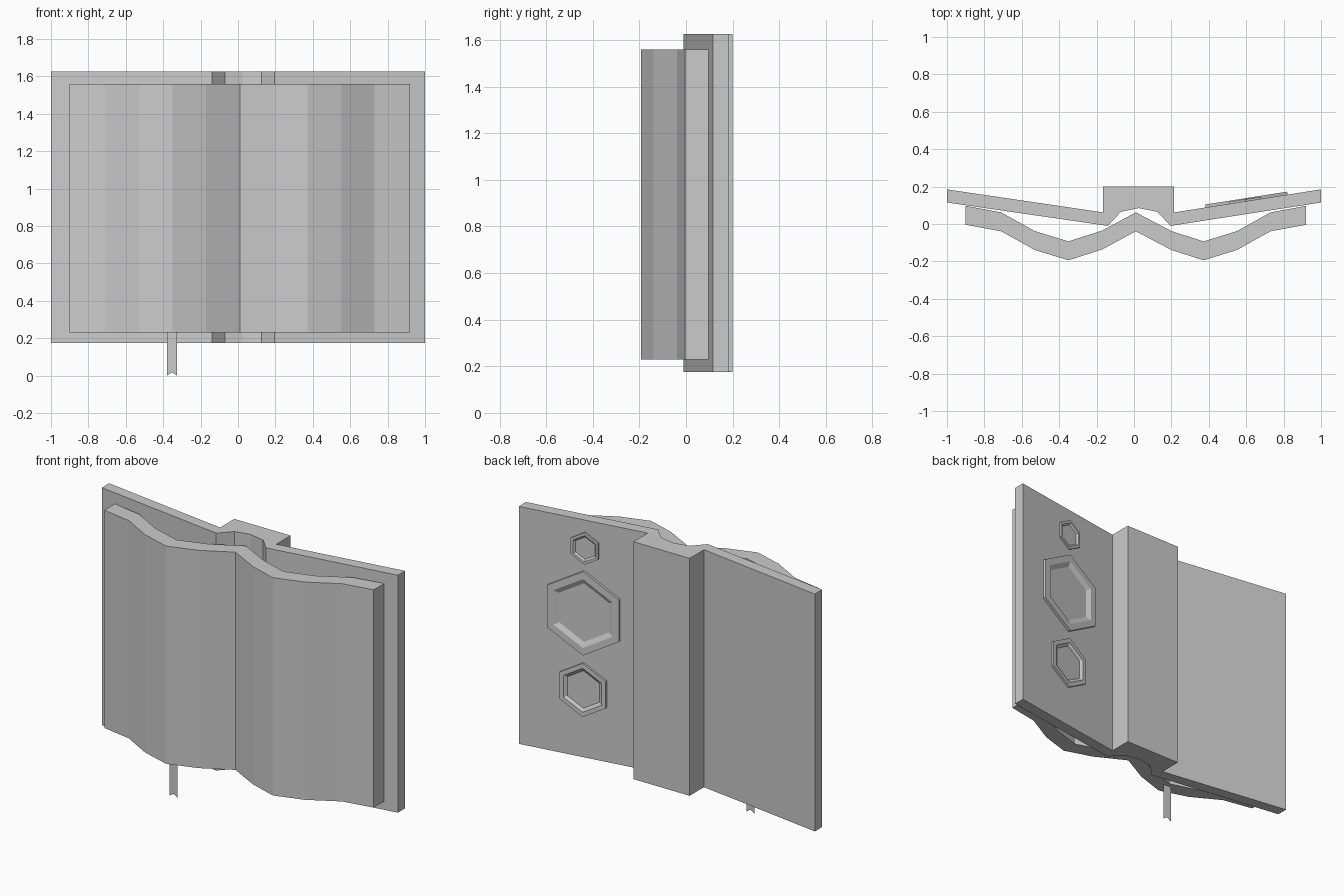
import bpy, bmesh, math
from mathutils import Vector

if "Cube" in bpy.data.objects:
    bpy.data.objects.remove(bpy.data.objects["Cube"])


def finish(bm, name):
    bmesh.ops.recalc_face_normals(bm, faces=bm.faces)
    mesh = bpy.data.meshes.new(name)
    bm.to_mesh(mesh)
    bm.free()
    obj = bpy.data.objects.new(name, mesh)
    bpy.context.collection.objects.link(obj)
    return obj


def extrude_profile(name, outline, z0, z1):
    """Closed xy outline extruded upwards."""
    bm = bmesh.new()
    face = bm.faces.new([bm.verts.new((x, y, z0)) for x, y in outline])
    ext = bmesh.ops.extrude_face_region(bm, geom=[face], use_keep_orig=True)
    top = [v for v in ext["geom"] if isinstance(v, bmesh.types.BMVert)]
    bmesh.ops.translate(bm, verts=top, vec=(0, 0, z1 - z0))
    return finish(bm, name)


# Cover with spine block
extrude_profile("cover", [
    (-1, 0.185), (-0.165, 0.062), (-0.165, 0.2), (0.215, 0.2), (0.215, 0.062),
    (1, 0.185), (1, 0.115), (0.195, -0.01), (0.125, 0.065), (0.025, 0.085),
    (-0.07, 0.065), (-0.14, -0.01), (-1, 0.115)], 0.175, 1.625)

# Wavy page block: back curve, with the front curve 0.1 ahead of it
wave = [(-0.9, 0.097), (-0.71, 0.062), (-0.53, -0.038), (-0.35, -0.093),
        (-0.17, -0.035), (0.01, 0.062), (0.2, -0.038), (0.372, -0.093),
        (0.55, -0.038), (0.73, 0.062), (0.92, 0.097)]
extrude_profile("pages", wave + [(x, y - 0.101) for x, y in reversed(wave)], 0.23, 1.56)

# Thin ribbon bookmark with a notched end
bm = bmesh.new()
bm.faces.new([bm.verts.new((x, -0.12, z)) for x, z in
              [(-0.38, 0.25), (-0.38, 0.0), (-0.352, 0.018), (-0.325, 0.0), (-0.325, 0.25)]])
finish(bm, "bookmark")

# Raised hexagonal frames on the back of the right cover
along = Vector((0.785, 0.123, 0)).normalized()
out = Vector((-along.y, along.x, 0))
up = Vector((0, 0, 1))


def hex_frame(name, x, z, radius, height):
    centre = Vector((x, 0.062 + (x - 0.215) * 0.123 / 0.785, z))
    bm = bmesh.new()
    rings = []
    for scale, lift in [(1, -0.005), (1, height), (0.82, height), (0.7, 0.002)]:
        ring = []
        for i in range(6):
            a = math.radians(60 * i + 30)
            offset = (along * math.cos(a) + up * math.sin(a)) * radius * scale
            ring.append(bm.verts.new(centre + offset + out * lift))
        rings.append(ring)
    for lower, upper in zip(rings, rings[1:]):
        for i in range(6):
            j = (i + 1) % 6
            bm.faces.new((lower[i], lower[j], upper[j], upper[i]))
    bm.faces.new(rings[0])
    bm.faces.new(rings[-1])
    finish(bm, name)


hex_frame("hexagon_small", 0.595, 1.455, 0.098, 0.011)
hex_frame("hexagon_large", 0.602, 1.06, 0.256, 0.016)
hex_frame("hexagon_medium", 0.605, 0.59, 0.164, 0.014)
